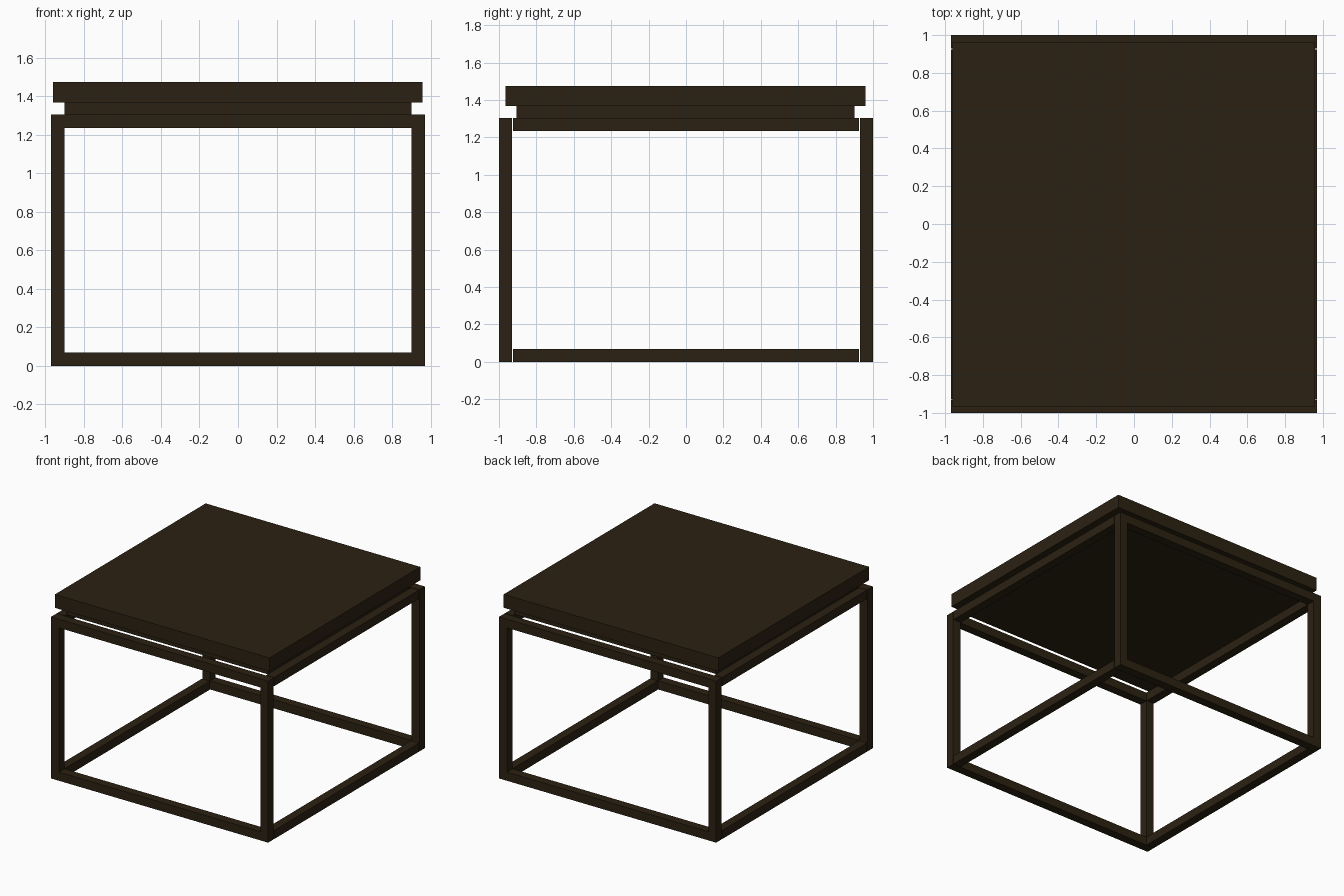
import bpy

cube = bpy.data.objects.get("Cube")
if cube:
    bpy.data.objects.remove(cube, do_unlink=True)

# Dark brown finish shared by every part
finish = bpy.data.materials.new("dark_brown")
finish.use_nodes = True
colour = (0.024, 0.0155, 0.006, 1)
finish.diffuse_color = colour
shader = next(n for n in finish.node_tree.nodes if n.type == 'BSDF_PRINCIPLED')
shader.inputs["Base Color"].default_value = colour


def box(name, low, high):
    centre = [(a + b) / 2 for a, b in zip(low, high)]
    bpy.ops.mesh.primitive_cube_add(size=1, location=centre)
    obj = bpy.context.object
    obj.name = name
    obj.scale = [b - a for a, b in zip(low, high)]
    bpy.ops.object.transform_apply(location=False, rotation=False, scale=True)
    obj.data.materials.append(finish)
    return obj


X, Y, H, T = 0.97, 1.0, 1.305, 0.07   # frame half sizes, height, bar width

# Front and back loops: two posts joined by a low and a high bar
for end, y in (("front", -Y), ("back", Y - T)):
    for side, x in (("right", -X), ("left", X - T)):
        box(f"{end}_{side}_post", (x, y, 0), (x + T, y + T, H))
    for level, z in (("lower", 0), ("upper", H - T)):
        box(f"{end}_{level}_bar", (T - X, y, z), (X - T, y + T, z + T))

# Side bars, with a hairline gap at the posts
for side, x in (("right", -X), ("left", X - T)):
    for level, z in (("lower", 0), ("upper", H - T)):
        box(f"{side}_{level}_bar", (x, -0.926, z), (x + T, 0.924, z + T))

# Recessed panel and overhanging table top
box("recessed_panel", (-0.9, -0.905, H), (0.9, 0.9, 1.367))
box("table_top", (-0.961, -0.965, 1.367), (0.957, 0.96, 1.475))
